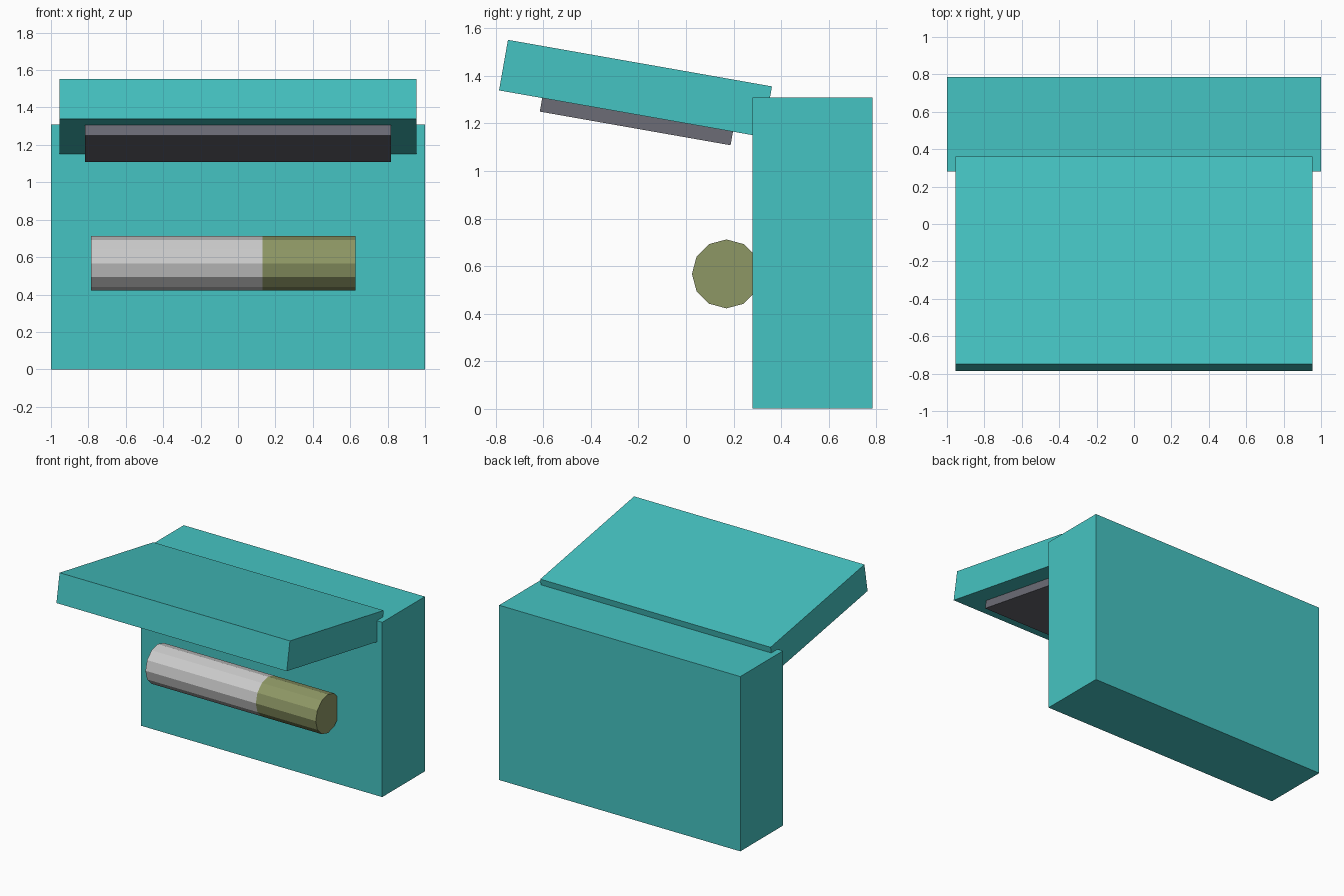
import bpy
from math import radians, pi
from mathutils import Matrix, Vector

if "Cube" in bpy.data.objects:
    bpy.data.objects.remove(bpy.data.objects["Cube"])

TILT = radians(-10)


def material(name, rgb):
    mat = bpy.data.materials.new(name)
    mat.diffuse_color = (*rgb, 1)
    mat.use_nodes = True
    mat.node_tree.nodes["Principled BSDF"].inputs["Base Color"].default_value = mat.diffuse_color
    return mat


def box(name, centre, size, mat, tilt=0):
    bpy.ops.mesh.primitive_cube_add(size=1)
    ob = bpy.context.object
    ob.name = name
    ob.data.transform(Matrix.Diagonal((*size, 1)))
    ob.location = centre
    ob.rotation_euler.x = tilt
    ob.data.materials.append(mat)
    return ob


def rod(name, x0, x1, mat):
    # 12-sided bar along x
    bpy.ops.mesh.primitive_cylinder_add(vertices=12, radius=0.145, depth=x1 - x0)
    ob = bpy.context.object
    ob.name = name
    ob.data.transform(Matrix.Rotation(pi / 2, 4, 'Y'))
    ob.location = ((x0 + x1) / 2, 0.17, 0.567)
    ob.data.materials.append(mat)
    return ob


teal = material("teal", (0.06, 0.55, 0.54))
olive = material("olive", (0.27, 0.31, 0.13))
dark = material("dark_grey", (0.15, 0.15, 0.18))
silver = material("light_grey", (0.6, 0.6, 0.6))

# Upright body block
box("body", (0, 0.5325, 0.655), (2, 0.505, 1.31), teal)

# Tilted lid, its back edge sunk into the body
lid_centre = Vector((0, -0.2125, 1.3475))
lid_thickness = 0.216
box("lid", lid_centre, (1.91, 1.128, lid_thickness), teal, TILT)

# Pad under the lid, slightly embedded in it
pad_visible, pad_sunk = 0.058, 0.02
offset = Vector((0, 0.028, -lid_thickness / 2 + (pad_sunk - pad_visible) / 2))
pad_centre = lid_centre + Matrix.Rotation(TILT, 3, 'X') @ offset
box("lid_pad", pad_centre, (1.634, 0.815, pad_visible + pad_sunk), dark, TILT)

# Two-tone roller on the front of the body
rod("roller_sleeve", -0.785, 0.13, silver)
rod("roller_end", 0.13, 0.627, olive)
